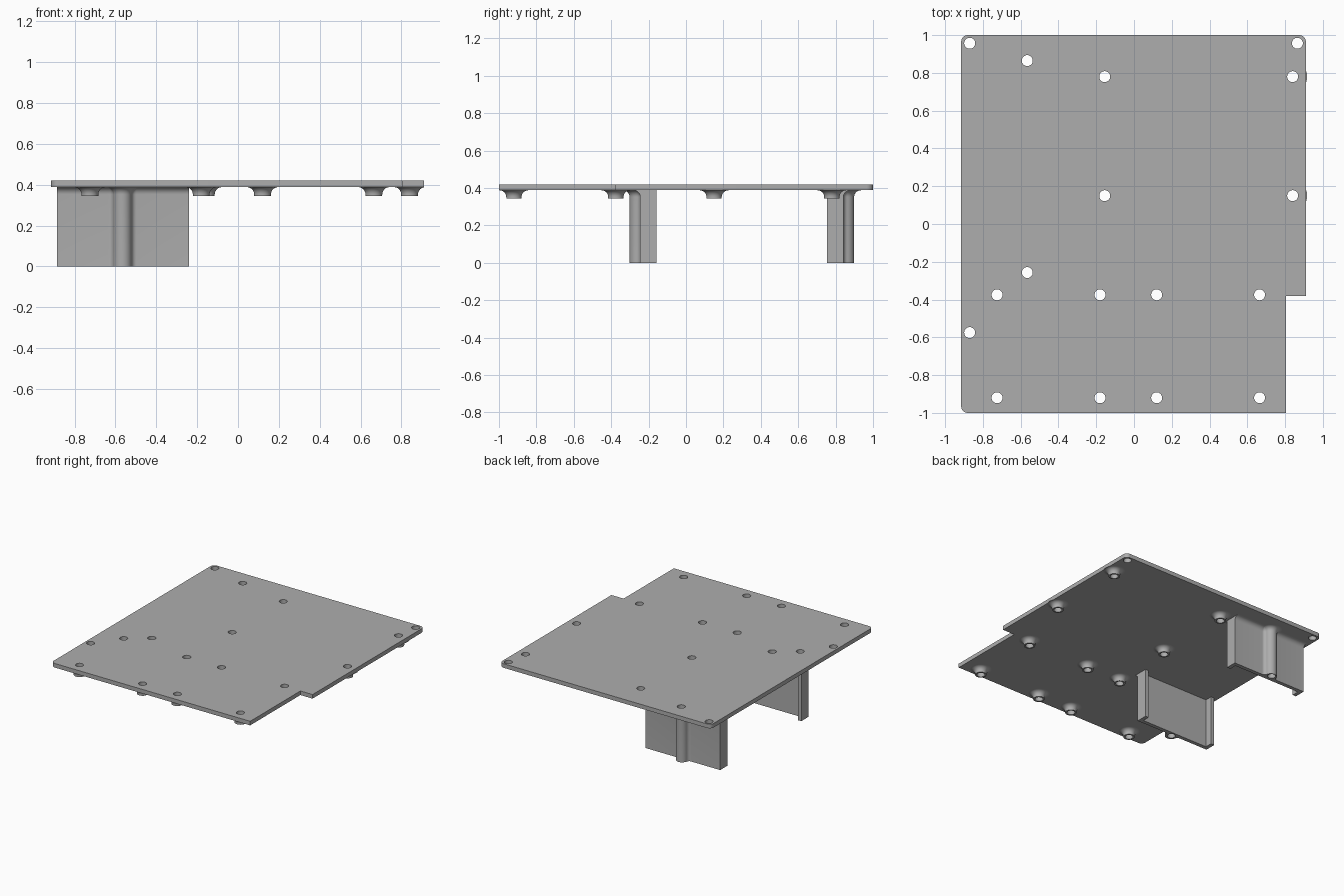
import bpy, bmesh
from math import sin, cos, pi, sqrt, atan2

cube = bpy.data.objects.get("Cube")
if cube:
    bpy.data.objects.remove(cube, do_unlink=True)

grey = bpy.data.materials.new("plain grey")
grey.use_nodes = True
grey.diffuse_color = (0.42, 0.42, 0.42, 1)
grey.node_tree.nodes["Principled BSDF"].inputs["Base Color"].default_value = (0.42, 0.42, 0.42, 1)

UNDER, TOP = 0.388, 0.42
HOLE, FILLET = 0.029, 0.036


def make(name, bm):
    bmesh.ops.recalc_face_normals(bm, faces=bm.faces)
    mesh = bpy.data.meshes.new(name)
    bm.to_mesh(mesh)
    bm.free()
    mesh.materials.append(grey)
    ob = bpy.data.objects.new(name, mesh)
    bpy.context.collection.objects.link(ob)
    return ob


def arc(cx, cy, r, a0, a1, n):
    return [(cx + r * cos(a0 + (a1 - a0) * i / n), cy + r * sin(a0 + (a1 - a0) * i / n))
            for i in range(n + 1)]


def loft(name, rings, capped=True):
    """Bridge matching rings of 3D points into one skin."""
    bm = bmesh.new()
    loops = [[bm.verts.new(p) for p in ring] for ring in rings]
    n = len(loops[0])
    pairs = list(zip(loops, loops[1:]))
    if not capped:
        pairs.append((loops[-1], loops[0]))
    for a, b in pairs:
        for i in range(n):
            j = (i + 1) % n
            bm.faces.new((a[i], a[j], b[j], b[i]))
    if capped:
        bm.faces.new(loops[0])
        bm.faces.new(loops[-1])
    return make(name, bm)


def smooth(ob):
    bpy.ops.object.select_all(action="DESELECT")
    ob.select_set(True)
    bpy.context.view_layer.objects.active = ob
    bpy.ops.object.shade_smooth_by_angle(angle=0.6)


def drill(ob, points):
    bm = bmesh.new()
    for x, y in points:
        made = bmesh.ops.create_cone(bm, cap_ends=True, segments=32, radius1=HOLE, radius2=HOLE, depth=2)
        bmesh.ops.translate(bm, verts=made["verts"], vec=(x, y, 0))
    cutter = make("hole_cutter", bm)
    cutter.hide_render = True
    mod = ob.modifiers.new("holes", "BOOLEAN")
    mod.object, mod.operation, mod.solver = cutter, "DIFFERENCE", "EXACT"
    bpy.context.view_layer.objects.active = ob
    bpy.ops.object.modifier_apply(modifier=mod.name)
    bpy.data.objects.remove(cutter, do_unlink=True)


# Hole positions
standoffs = [(x, y) for x in (-0.725, -0.18, 0.12, 0.665) for y in (-0.375, -0.92)]
standoffs += [(x, y) for x in (-0.155, 0.84) for y in (0.78, 0.15)]
corner_holes = [(-0.87, 0.957), (0.865, 0.957), (-0.87, -0.575)]
BX = -0.565
bracket_holes = [(BX, 0.865), (BX, -0.257)]

# Plate with three rounded corners and a notch
R = 0.035
outline = arc(-0.915 + R, -1 + R, R, pi, 1.5 * pi, 8)
outline += [(0.805, -1), (0.805, -0.38), (0.91, -0.38)]
outline += arc(0.91 - R, 1 - R, R, 0, pi / 2, 8)
outline += arc(-0.915 + R, 1 - R, R, pi / 2, pi, 8)
plate = loft("plate", [[(x, y, z) for x, y in outline] for z in (UNDER, TOP)])
drill(plate, standoffs + corner_holes + bracket_holes)
smooth(plate)

# Flared profile under the plate: (outward offset, height)
flare = [(FILLET * (1 - cos(i * pi / 16)), UNDER - FILLET + FILLET * sin(i * pi / 16))
         for i in range(9)]

# Standoffs: hollow flared bosses
for k, (x, y) in enumerate(standoffs):
    profile = [(HOLE, UNDER), (HOLE, 0.344), (0.041, 0.344)]
    profile += [(0.041 + d, z) for d, z in flare]
    rings = [[(px, py, z) for px, py in arc(x, y, r, 0, 2 * pi, 32)[:-1]] for r, z in profile]
    smooth(loft(f"standoff_{k + 1}", rings, capped=False))

# Brackets: channel wall with a filleted round rib, flared into the plate
X0, X1, WALL, DEPTH = -0.885, -0.24, 0.03, 0.087


def bracket_section(d):
    """Outline (x, outward distance from wall face) grown outward by d."""
    f, r, c = max(0.025 - d, 0.002), 0.045 + d, 0.012
    rise = f + d - c
    run = sqrt((r + f) ** 2 - rise ** 2)
    a = atan2(rise, run)
    pts = [(X0, d)]
    pts += arc(BX - run, d + f, f, -pi / 2, -a, 6)
    pts += arc(BX, c, r, pi - a, a, 18)[1:-1]
    pts += arc(BX + run, d + f, f, pi + a, 1.5 * pi, 6)
    pts += [(X1, d), (X1, -DEPTH), (X1 - WALL, -DEPTH), (X1 - WALL, -WALL),
            (X0 + WALL, -WALL), (X0 + WALL, -DEPTH), (X0, -DEPTH)]
    return pts


for name, face, side, hole in (("back_bracket", 0.842, 1, bracket_holes[0]),
                               ("front_bracket", -0.245, -1, bracket_holes[1])):
    rings = [[(x, face + side * v, z) for x, v in bracket_section(d)]
             for d, z in [(0, 0)] + flare]
    bracket = loft(name, rings)
    drill(bracket, [hole])
    smooth(bracket)
